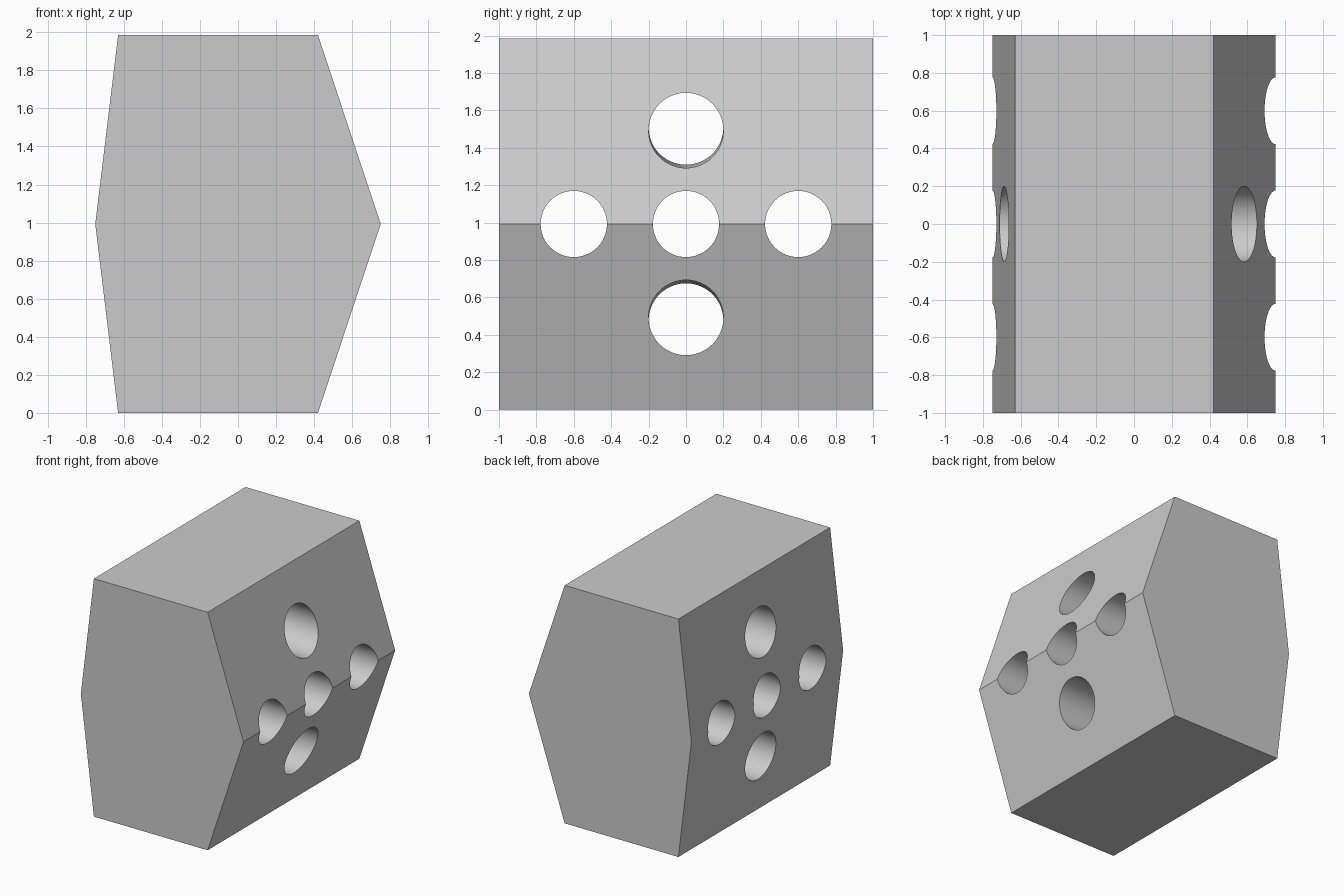
import bpy, bmesh, math
from mathutils import Vector

cube = bpy.data.objects.get("Cube")
if cube:
    bpy.data.objects.remove(cube, do_unlink=True)

HEIGHT, MID = 1.985, 0.9925

grey = bpy.data.materials.new("light_grey")
grey.use_nodes = True
grey.diffuse_color = (0.6, 0.6, 0.6, 1)
grey.node_tree.nodes["Principled BSDF"].inputs["Base Color"].default_value = (0.6, 0.6, 0.6, 1)

# Six-sided block: profile in XZ, extruded along Y
profile = [(-0.63, 0), (0.42, 0), (0.75, MID), (0.42, HEIGHT), (-0.63, HEIGHT), (-0.75, MID)]
bm = bmesh.new()
face = bm.faces.new([bm.verts.new((x, -1, z)) for x, z in profile])
ext = bmesh.ops.extrude_face_region(bm, geom=[face])
bmesh.ops.translate(bm, vec=(0, 2, 0), verts=[v for v in ext["geom"] if isinstance(v, bmesh.types.BMVert)])
bmesh.ops.recalc_face_normals(bm, faces=bm.faces)
mesh = bpy.data.meshes.new("block")
bm.to_mesh(mesh)
bm.free()
block = bpy.data.objects.new("block", mesh)
bpy.context.collection.objects.link(block)
mesh.materials.append(grey)


def drill(y, z, radius, slope=0.0):
    """Cut a round hole through the block, rising by slope towards -x."""
    axis = Vector((-1, 0, slope))
    bpy.ops.mesh.primitive_cylinder_add(vertices=80, radius=radius, depth=3, location=(0, y, z))
    cutter = bpy.context.object
    cutter.name = "hole_cutter"
    cutter.rotation_euler = axis.to_track_quat('Z', 'Y').to_euler()
    cutter.data.materials.append(grey)
    cutter.hide_render = True
    mod = block.modifiers.new("hole", 'BOOLEAN')
    mod.operation = 'DIFFERENCE'
    mod.solver = 'EXACT'
    mod.object = cutter
    bpy.context.view_layer.objects.active = block
    bpy.ops.object.modifier_apply(modifier=mod.name)
    bpy.data.objects.remove(cutter, do_unlink=True)


# Row of three holes along the ridge
for y in (-0.6, 0, 0.6):
    drill(y, MID, 0.177)

# Larger holes above and below, fanning slightly apart towards -x
for side in (1, -1):
    drill(0, MID + side * 0.508, 0.2, side * 0.013)

# Smooth hole walls, crisp block edges
bpy.ops.object.select_all(action='DESELECT')
block.select_set(True)
bpy.context.view_layer.objects.active = block
bpy.ops.object.shade_smooth_by_angle(angle=math.radians(8))
